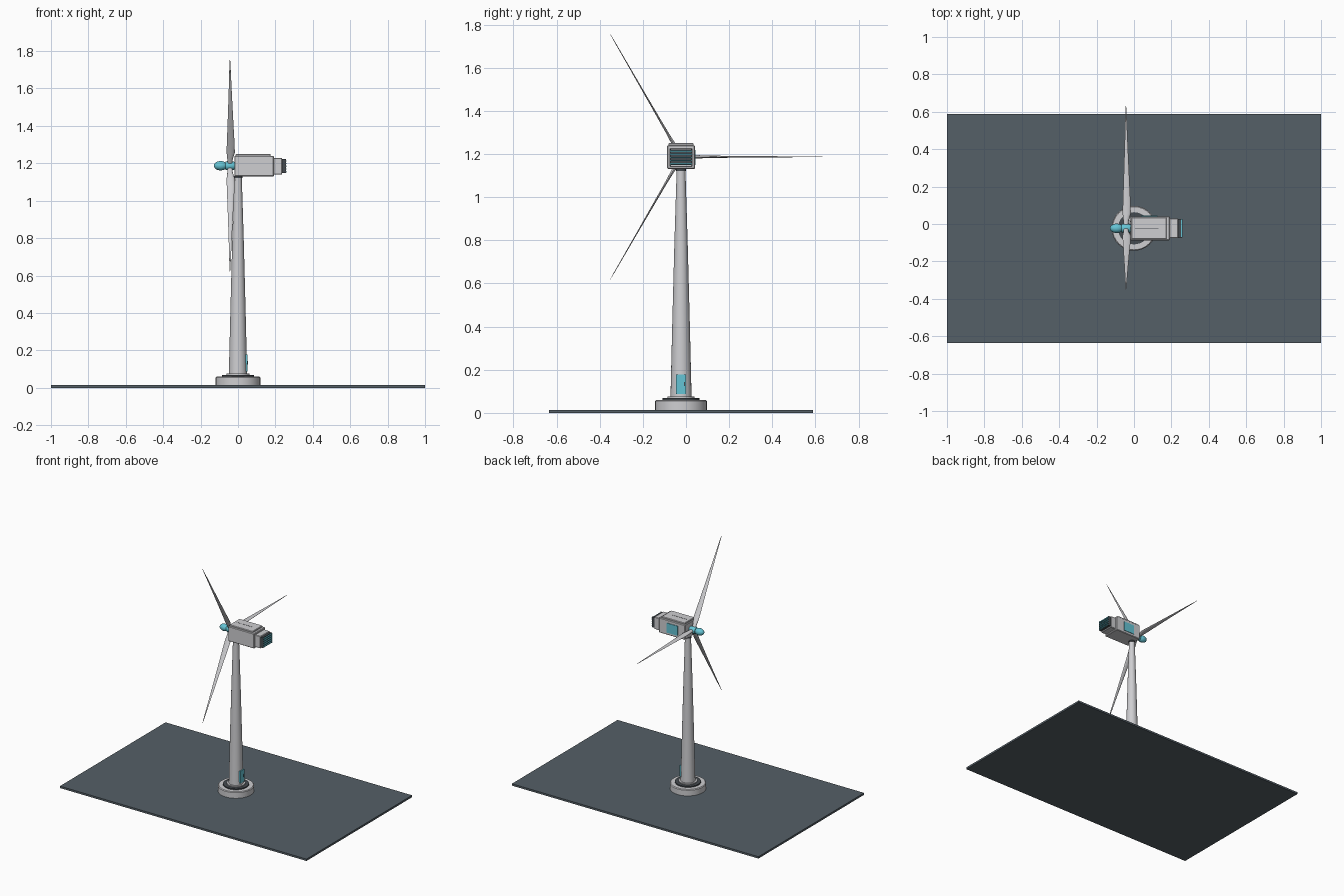
import bpy, bmesh, math
from mathutils import Matrix, Vector

cube = bpy.data.objects.get("Cube")
if cube:
    bpy.data.objects.remove(cube, do_unlink=True)

AXIS_Y = -0.023   # tower and rotor centre line
HUB = Vector((-0.043, AXIS_Y, 1.187))


def material(name, rgb):
    m = bpy.data.materials.new(name)
    m.use_nodes = True
    m.diffuse_color = (*rgb, 1)
    m.node_tree.nodes["Principled BSDF"].inputs["Base Color"].default_value = (*rgb, 1)
    return m


LIGHT = material("light grey paint", (0.62, 0.62, 0.64))
TEAL = material("teal paint", (0.13, 0.55, 0.66))
DARK = material("dark metal", (0.06, 0.07, 0.08))
SLATE = material("slate ground", (0.09, 0.115, 0.135))


def finish(name, bm, mat, smooth=True):
    bmesh.ops.recalc_face_normals(bm, faces=bm.faces)
    mesh = bpy.data.meshes.new(name)
    bm.to_mesh(mesh)
    bm.free()
    mesh.materials.append(mat)
    ob = bpy.data.objects.new(name, mesh)
    bpy.context.collection.objects.link(ob)
    if smooth:
        bpy.ops.object.select_all(action='DESELECT')
        ob.select_set(True)
        bpy.context.view_layer.objects.active = ob
        bpy.ops.object.shade_smooth_by_angle(angle=math.radians(35))
    return ob


def box(name, mat, x, y, z, bevel=0):
    """Box from its (min, max) ranges; y is measured from the centre line."""
    bm = bmesh.new()
    size = [b - a for a, b in (x, y, z)]
    mid = [(a + b) / 2 for a, b in (x, y, z)]
    mid[1] += AXIS_Y
    bmesh.ops.create_cube(bm, size=1, matrix=Matrix.Translation(mid) @ Matrix.Diagonal((*size, 1)))
    if bevel:
        bmesh.ops.bevel(bm, geom=bm.edges[:], offset=bevel, segments=1, affect='EDGES')
    return finish(name, bm, mat, False)


def skin(rings):
    """Join rings of points into a closed solid."""
    bm = bmesh.new()
    loops = [[bm.verts.new(p) for p in ring] for ring in rings]
    n = len(loops[0])
    for a, b in zip(loops, loops[1:]):
        for i in range(n):
            bm.faces.new((a[i], a[(i + 1) % n], b[(i + 1) % n], b[i]))
    bm.faces.new(loops[0])
    bm.faces.new(loops[-1])
    return bm


def lathe(name, mat, profile, along_x=False, sides=32):
    """Turn (radius, position) pairs about the vertical or the rotor axis."""
    rings = []
    for r, t in profile:
        ring = []
        for i in range(sides):
            a = math.tau * i / sides
            u, v = r * math.cos(a), r * math.sin(a)
            ring.append((t, AXIS_Y + u, HUB.z + v) if along_x else (u, AXIS_Y + v, t))
        rings.append(ring)
    return finish(name, skin(rings), mat)


# Ground and foundation
box("ground_slab", SLATE, (-1, 1), (-0.612, 0.612), (0, 0.014))
lathe("foundation_ring", LIGHT, [(0.12, 0.01), (0.12, 0.055), (0.115, 0.06), (0.08, 0.06)])
lathe("foundation_plate", DARK, [(0.086, 0.055), (0.086, 0.068)])
lathe("tower_flange", LIGHT, [(0.062, 0.066), (0.062, 0.075)])

# Tower and door
lathe("tower", LIGHT, [(0.049, 0.07), (0.041, 0.40), (0.031, 0.78), (0.02, 1.135)], sides=24)
lathe("yaw_collar", DARK, [(0.024, 1.122), (0.024, 1.132)])
box("tower_door", TEAL, (0.034, 0.051), (-0.023, 0.023), (0.088, 0.178))
box("door_handle", DARK, (0.05, 0.054), (0.013, 0.018), (0.125, 0.143))

# Nacelle housing
box("nacelle_body", LIGHT, (-0.02, 0.192), (-0.064, 0.064), (1.13, 1.24), 0.004)
box("nacelle_roof", LIGHT, (-0.013, 0.175), (-0.058, 0.058), (1.236, 1.25), 0.003)
box("roof_seam", DARK, (0.005, 0.13), (-0.001, 0.001), (1.249, 1.251))
box("nacelle_tail", LIGHT, (0.19, 0.236), (-0.053, 0.053), (1.139, 1.228), 0.003)
box("side_hatch", TEAL, (0.037, 0.126), (0.06, 0.068), (1.148, 1.218))

# Rear vent with slats and side frame
box("vent_core", DARK, (0.234, 0.252), (-0.048, 0.048), (1.148, 1.221))
for i in range(5):
    z = 1.152 + i * 0.0145
    box("vent_slat_%d" % (i + 1), TEAL, (0.245, 0.26), (-0.049, 0.049), (z, z + 0.006))
for label, s in (("left", 1), ("right", -1)):
    edges = sorted((s * 0.046, s * 0.051))
    box("vent_frame_" + label, DARK, (0.235, 0.257), edges, (1.147, 1.222))

# Rotor hub and spinner
lathe("hub", TEAL, [(0.021, -0.068), (0.024, -0.06), (0.024, -0.03), (0.02, -0.018)], True)
nose = [(0.025 * math.sin(a), -0.093 - 0.036 * math.cos(a))
        for a in (math.pi * (k + 0.15) / 12 for k in range(12))]
lathe("spinner", TEAL, nose, True, 24)

# Blades: (distance from hub, forward edge, rear edge, thickness)
STATIONS = [(0.012, -0.013, 0.013, 0.026), (0.04, -0.014, 0.015, 0.022),
            (0.08, -0.018, 0.026, 0.015), (0.13, -0.017, 0.025, 0.011),
            (0.25, -0.013, 0.019, 0.008), (0.45, -0.007, 0.010, 0.005),
            (0.62, -0.003, 0.003, 0.003), (0.656, -0.001, 0.001, 0.001)]
for k in range(3):
    turn = Matrix.Translation(HUB) @ Matrix.Rotation(math.tau * k / 3, 4, 'X')
    rings = []
    for r, front, rear, thick in STATIONS:
        mid, half = (front + rear) / 2, (rear - front) / 2
        rings.append([turn @ Vector((mid + half * math.cos(a), r, thick / 2 * math.sin(a)))
                      for a in (math.tau * i / 12 for i in range(12))])
    finish("blade_%d" % (k + 1), skin(rings), LIGHT)
